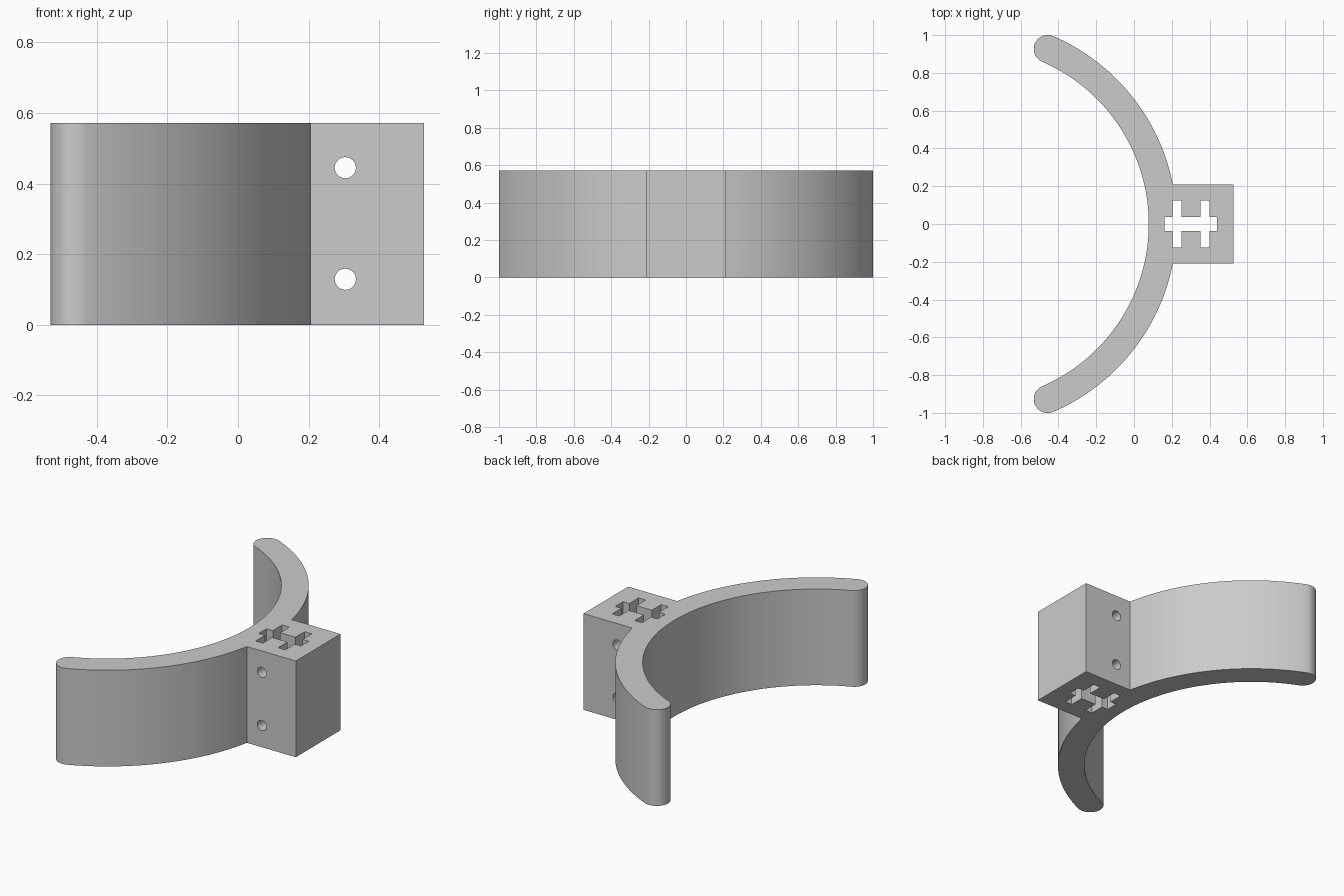
import bpy, bmesh
from math import sin, cos, asin, radians, pi
from mathutils import Matrix, Vector

cube = bpy.data.objects.get("Cube")
if cube:
    bpy.data.objects.remove(cube, do_unlink=True)

HEIGHT = 0.572
CX, R, HALF = -0.858, 1.01, 0.074      # arc centre, mid radius, half thickness
END = radians(66.6)                    # arm end angle
BLOCK_X, BLOCK_Y = 0.527, 0.21
SLOT_X = 0.301

grey = bpy.data.materials.new("light grey")
grey.use_nodes = True
colour = (0.6, 0.6, 0.6, 1)
grey.diffuse_color = colour
grey.node_tree.nodes["Principled BSDF"].inputs["Base Color"].default_value = colour


def arc(cx, cy, r, a, b, n):
    steps = [a + (b - a) * i / n for i in range(n + 1)]
    return [(cx + r * cos(t), cy + r * sin(t)) for t in steps]


def add_object(name, bm):
    bmesh.ops.recalc_face_normals(bm, faces=bm.faces)
    mesh = bpy.data.meshes.new(name)
    bm.to_mesh(mesh)
    bm.free()
    obj = bpy.data.objects.new(name, mesh)
    bpy.context.collection.objects.link(obj)
    return obj


# Half outline: block corner, outer arc, rounded tip, inner arc to the middle
start = asin(BLOCK_Y / (R + HALF))
tip = (CX + R * cos(END), R * sin(END))
half = [(BLOCK_X, BLOCK_Y)]
half += arc(CX, 0, R + HALF, start, END, 40)
half += arc(*tip, HALF, END, END + pi, 18)[1:-1]
half += arc(CX, 0, R - HALF, END, 0, 44)
outline = half + [(x, -y) for x, y in reversed(half[:-1])]

# Curved clip with its mounting block, extruded upward
bm = bmesh.new()
base = bm.faces.new([bm.verts.new((x, y, 0)) for x, y in outline])
top = bmesh.ops.extrude_face_region(bm, geom=[base], use_keep_orig=True)["geom"]
bmesh.ops.translate(bm, vec=(0, 0, HEIGHT),
                    verts=[v for v in top if isinstance(v, bmesh.types.BMVert)])
clip = add_object("curved_clip", bm)
clip.data.materials.append(grey)


def box_cutter(x, width, depth):
    bm = bmesh.new()
    bmesh.ops.create_cube(bm, size=1, matrix=Matrix.Translation((x, 0, HEIGHT / 2))
                          @ Matrix.Diagonal(Vector((width, depth, 1, 1))))
    return add_object("slot_cutter", bm)


def pin_cutter(z):
    bm = bmesh.new()
    bmesh.ops.create_cone(bm, cap_ends=True, segments=32, radius1=0.03, radius2=0.03,
                          depth=1, matrix=Matrix.Translation((0.304, 0, z))
                          @ Matrix.Rotation(pi / 2, 4, 'X'))
    return add_object("pin_hole_cutter", bm)


# Vertical slot of one bar crossed by two, and two pin holes through the block
cutters = [box_cutter(SLOT_X, 0.278, 0.074)]
cutters += [box_cutter(SLOT_X + s * 0.074, 0.047, 0.249) for s in (-1, 1)]
cutters += [pin_cutter(z) for z in (0.129, 0.445)]

bpy.ops.object.select_all(action='DESELECT')
bpy.context.view_layer.objects.active = clip
clip.select_set(True)
for cutter in cutters:
    cutter.hide_render = True
    mod = clip.modifiers.new("cut", 'BOOLEAN')
    mod.operation = 'DIFFERENCE'
    mod.solver = 'EXACT'
    mod.object = cutter
    bpy.ops.object.modifier_apply(modifier=mod.name)
    bpy.data.objects.remove(cutter, do_unlink=True)

bpy.ops.object.shade_smooth_by_angle(angle=radians(30))
